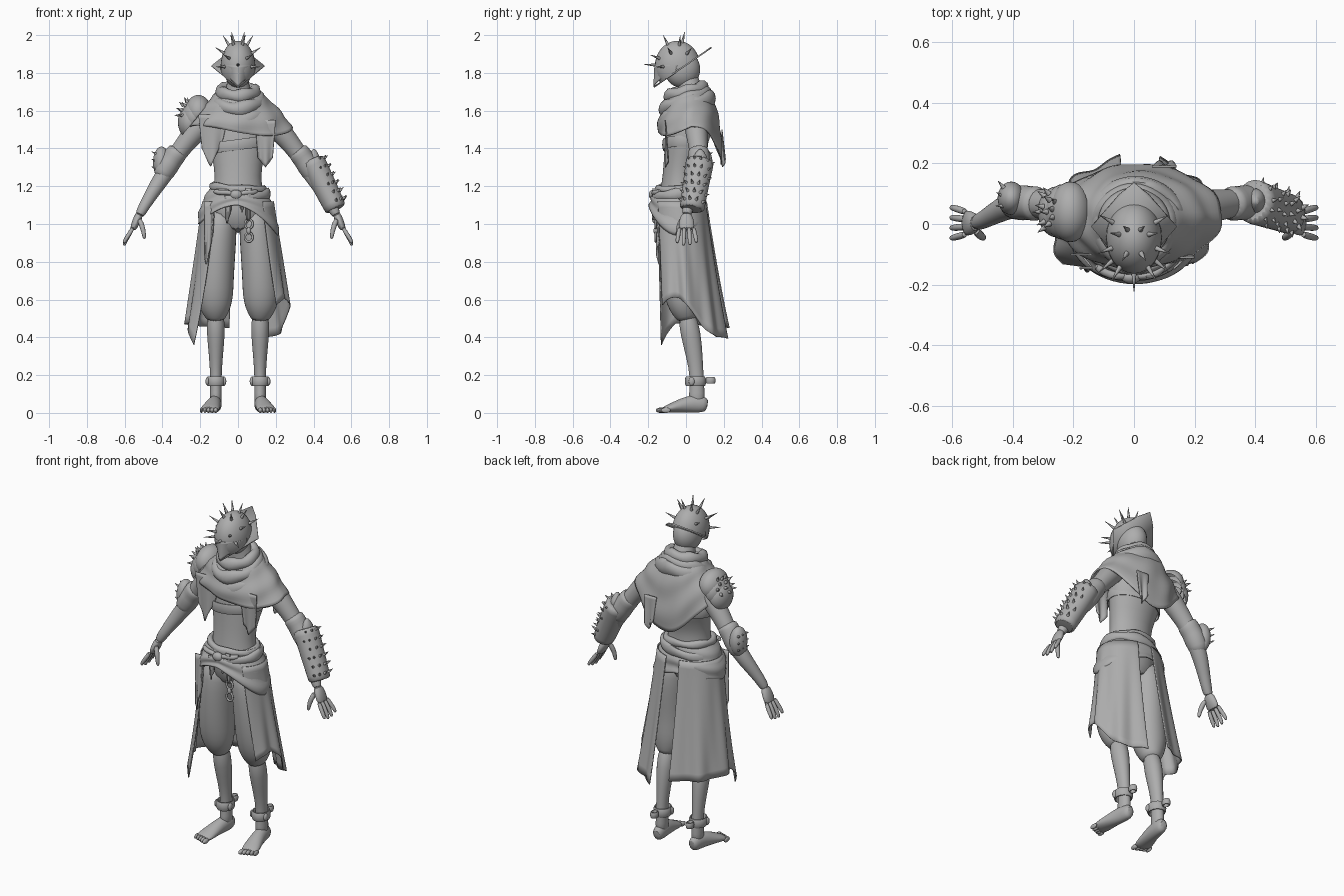
import bpy, bmesh, random
from math import sin, cos, pi
from mathutils import Vector as V

random.seed(4)
cube = bpy.data.objects.get("Cube")
if cube:
    bpy.data.objects.remove(cube)

gray = bpy.data.materials.new("plain_gray")
gray.use_nodes = True
gray.diffuse_color = (.42, .42, .42, 1)
gray.node_tree.nodes["Principled BSDF"].inputs["Base Color"].default_value = (.42, .42, .42, 1)


def finish(name, bm, thick=0, sub=0):
    bmesh.ops.remove_doubles(bm, verts=bm.verts[:], dist=.0002)
    bmesh.ops.recalc_face_normals(bm, faces=bm.faces[:])
    me = bpy.data.meshes.new(name)
    bm.to_mesh(me)
    bm.free()
    me.materials.append(gray)
    me.shade_smooth()
    me.set_sharp_from_angle(angle=.9)
    ob = bpy.data.objects.new(name, me)
    bpy.context.collection.objects.link(ob)
    if thick:
        mod = ob.modifiers.new("thickness", 'SOLIDIFY')
        mod.thickness, mod.offset = thick, 0
    if sub:
        ob.modifiers.new("rounding", 'SUBSURF').levels = sub
        ob.modifiers["rounding"].render_levels = sub
    return ob


def tube(name, pts, s=1, sub=1, n=16):
    """Loft of elliptical rings (x, y, z, radius[, second radius])."""
    bm = bmesh.new()
    P = [V((p[0] * s, p[1], p[2])) for p in pts]
    rings = []
    for i, p in enumerate(pts):
        t = (P[min(i + 1, len(P) - 1)] - P[max(i - 1, 0)]).normalized()
        a = V((1, 0, 0))
        a = (a - t * a.dot(t)).normalized()
        b = t.cross(a)
        rings.append([bm.verts.new(P[i] + a * p[3] * cos(k * 2 * pi / n) + b * p[-1] * sin(k * 2 * pi / n))
                      for k in range(n)])
    for r, q in zip(rings, rings[1:]):
        for k in range(n):
            bm.faces.new((r[k], r[(k + 1) % n], q[(k + 1) % n], q[k]))
    bm.faces.new(rings[0])
    bm.faces.new(rings[-1])
    return finish(name, bm, 0, sub)


def sheet(name, f, nu=40, nv=14, thick=.008):
    """Cloth or shell given as a surface f(u, v)."""
    bm = bmesh.new()
    g = [[bm.verts.new(f(i / nu, j / nv)) for j in range(nv + 1)] for i in range(nu + 1)]
    for i in range(nu):
        for j in range(nv):
            bm.faces.new((g[i][j], g[i + 1][j], g[i + 1][j + 1], g[i][j + 1]))
    return finish(name, bm, thick)


def ring(name, c, rx, ry, w, h, tilt=0, wave=0, lean=0, upright=False):
    """Rolled band; tilt lowers the front, lean lowers the left."""
    def f(u, v):
        a, b = u * 2 * pi, v * 2 * pi
        r = w * cos(b)
        x, y = (rx + r) * cos(a), (ry + r) * sin(a)
        z = h * sin(b) + tilt * sin(a) - lean * cos(a) + wave * sin(5 * a + b)
        return V(c) + (V((x, z, y)) if upright else V((x, y, z)))
    return sheet(name, f, 40, 10, 0)


def ball(name, c, r, cut=None):
    bm = bmesh.new()
    bmesh.ops.create_uvsphere(bm, u_segments=28, v_segments=18, radius=1)
    for v in bm.verts:
        v.co = V((v.co.x * r[0], v.co.y * r[1], v.co.z * r[2])) + V(c)
    if cut:
        bmesh.ops.bisect_plane(bm, geom=bm.verts[:] + bm.edges[:] + bm.faces[:],
                               plane_co=cut[0], plane_no=cut[1], clear_inner=True)
    return finish(name, bm)


def spikes(name, items, r, length):
    bm = bmesh.new()
    for base, d in items:
        d = V(d).normalized()
        m = d.to_track_quat('Z', 'Y').to_matrix().to_4x4()
        m.translation = V(base) + d * length * .5
        bmesh.ops.create_cone(bm, cap_ends=True, segments=8, radius1=r, radius2=.001, depth=length, matrix=m)
    finish(name, bm)


# Torso and neck
tube("torso", [(0, -.03, .95, .12, .09), (0, -.035, 1.08, .16, .12), (0, -.035, 1.2, .122, .095),
               (0, -.03, 1.3, .125, .09), (0, 0, 1.42, .155, .115), (0, .02, 1.53, .175, .125),
               (0, .035, 1.63, .1, .09), (0, .03, 1.7, .06, .06), (0, -.01, 1.82, .055, .06)], n=24)
ring("chest_band", (0, -.005, 1.42), .153, .115, .006, .03, 0, 0, -.02)

# Head, helmet and its tilted kite-shaped brim
front, back = V((0, -.17, 1.725)), V((0, .135, 1.935))
up = V((0, -.21, .3)).normalized()
ball("head", (0, -.02, 1.82), (.075, .095, .1))
hc, hr = V((0, -.045, 1.835)), V((.092, .12, .135))
ball("helmet", hc, hr, (front, up))


def mask(u, v):
    x = 2 * u - 1
    top = V((.09 * x, -.045 - .12 * (1 - x * x) ** .5, 1.84))
    low = V((.09 * x, -.17 + .12 * abs(x) ** 1.4, 1.728 + .09 * abs(x)))
    return top.lerp(low, v)


sheet("face_mask", mask, 24, 8, .005)
bm = bmesh.new()
half = [(.07, .26), (.14, .53), (.095, .7), (.05, .87)]
kite = [(0, 0)] + half + [(0, 1)] + [(-x, t) for x, t in reversed(half)]
bm.faces.new([bm.verts.new(front.lerp(back, t) + V((x, 0, 0))) for x, t in kite])
finish("helmet_brim", bm, .008)

# Helmet spikes, radiating from the dome
dirs = [(0, -1, .05)]
for s in (1, -1):
    dirs += [(s * x, y, z) for x, y, z in [(.55, -.9, .35), (.95, -.35, .62), (.9, -.75, -.02),
                                           (.3, -.5, 1), (.62, .1, 1), (.27, .25, 1.1), (.9, .5, .6)]]
dirs = [V(d).normalized() for d in dirs]
spikes("helmet_spikes", [(hc + V((d.x * hr.x, d.y * hr.y, d.z * hr.z)) * .96, d) for d in dirs], .009, .062)

# Scarf rolls and shoulder shawl
ring("scarf_upper", (0, .0, 1.7), .09, .09, .03, .036, .022, .005, .0)
ring("scarf_middle", (0, -.005, 1.65), .112, .108, .033, .04, .04, .006, -.005)
ring("scarf_lower", (.005, .005, 1.6), .14, .125, .028, .045, .06, .006, -.01)


def shawl(u, v):
    a = u * 2 * pi
    k = sin(v * pi / 2) ** .8
    c, s = cos(a), sin(a)
    drop = .185 + .2 * max(s, 0) ** 3 + .05 * max(-s, 0) * (.6 + c)
    fold = .004 * v * sin(9 * a + 4 * v) + .004 * sin(2 * a + 14 * v)
    rx = .09 + (.195 if c > 0 else .16) * v ** .8 + fold
    ry = .09 + .08 * k + fold
    return rx * c, .025 + ry * s, 1.7 - drop * v ** 1.15


sheet("shawl", shawl, 72, 18)


def flap(name, x0, x1, y0, y1, top, low, tip, point=.1):
    """Hanging cloth tail ending in a slanted tip."""
    def f(u, v):
        end = low + point * abs(u - tip)
        x = x0 + (x1 - x0) * u
        return (x + .3 * (tip - u) * (x1 - x0) * v, y0 + (y1 - y0) * v + .008 * sin(9 * u) * v,
                top + (end - top) * v)
    sheet(name, f, 12, 10, .006)


flap("shawl_front_left", .09, .2, -.11, -.1, 1.55, 1.3, .5)
flap("shawl_front_right", -.21, -.05, -.1, -.1, 1.58, 1.3, .4, .25)
flap("shawl_back_tail", .06, .14, .19, .2, 1.5, 1.3, .6)

# Arms and hands
for s, side in ((1, "left"), (-1, "right")):
    tube(side + "_arm", [(.14, .045, 1.58, .05), (.19, .05, 1.53, .066), (.26, .06, 1.45, .055), (.33, .07, 1.36, .047),
                         (.37, .07, 1.29, .048), (.42, .06, 1.22, .044), (.5, .01, 1.09, .028),
                         (.525, .003, 1.04, .028)], s)
    tube(side + "_palm", [(.518, .003, 1.06, .024, .028), (.54, .003, 1.01, .022, .042),
                          (.56, .003, .965, .017, .045)], s)
    for i in range(4):
        y = -.033 + .024 * i
        drop = .012 * abs(i - 1.4)
        tube(f"{side}_finger_{i + 1}", [(.553, y, .985, .013), (.58, y * 1.25, .94, .0125),
                                        (.6, y * 1.4, .895 + drop, .011), (.603, y * 1.4, .88 + drop, .007)], s, 1, 8)
    tube(side + "_thumb", [(.525, -.02, 1.03, .016), (.505, -.04, .985, .015), (.497, -.045, .94, .012),
                           (.495, -.045, .92, .007)], s, 1, 8)
    tube(side + "_elbow_wrap", [(.31, .065, 1.4, .052), (.325, .067, 1.375, .06), (.35, .07, 1.34, .056),
                                (.365, .07, 1.32, .061), (.39, .07, 1.275, .056), (.41, .065, 1.24, .048)], s)

# Spiked bracer on the left forearm
A, B = V((.39, .075, 1.34)), V((.52, .03, 1.075))
tube("bracer", [(*A, .068, .078), (*A.lerp(B, .07), .068, .075), (*A.lerp(B, .5), .066, .07),
                (*A.lerp(B, .93), .058, .066), (*B, .06, .07)], n=20)
axis = (B - A).normalized()
out = V((1, 0, 0))
out = (out - axis * out.dot(axis)).normalized()
side_dir = axis.cross(out)
items = []
for row in range(6):
    for k in range(-2, 3):
        a = k * .55 + .27 * (row % 2) + random.uniform(-.12, .12)
        d = out * cos(a) + side_dir * sin(a)
        items.append((A.lerp(B, .08 + .16 * row) + d * .06, d - axis * .3))
spikes("bracer_spikes", items, .009, .028)
tube("bracer_elbow_point", [(.4, .075, 1.31, .04, .05), (.405, .075, 1.36, .032, .04), (.4, .075, 1.4, .006)])

# Right elbow guard and layered shoulder guard
ball("right_elbow_guard", (-.405, .085, 1.325), (.045, .055, .085), ((-.385, .08, 1.32), (-1, .2, .4)))
spikes("elbow_spikes", [((-.43, .06 + .03 * j, 1.29 + .04 * i), (-1, .6 * j, .5)) for i in range(3) for j in range(3)],
       .008, .03)
sc = V((-.21, .04, 1.585))
for i in range(3):
    c = sc + V((-.022 * i, 0, -.028 * i + .01))
    ball(f"shoulder_plate_{i + 1}", c, (.07 - .003 * i, .1 - .008 * i, .088), (c + V((0, 0, -.02)), (-.75, 0, .65)))
items = []
for i in range(4):
    for j in range(-1, 2):
        e, a = .05 + .33 * i, .6 * j + .2 * (i % 2)
        d = V((-cos(e) * cos(a), cos(e) * sin(a), sin(e)))
        items.append((sc + V((-.025, 0, -.015)) + V((d.x * .07, d.y * .09, d.z * .085)), d))
spikes("shoulder_spikes", items, .01, .03)

# Legs, feet and shackles
for s, side in ((1, "left"), (-1, "right")):
    tube(side + "_trouser", [(.085, -.03, 1.08, .075, .1), (.098, -.03, .98, .095, .115), (.11, -.03, .85, .098, .112),
                             (.118, -.03, .72, .098, .102), (.123, -.02, .62, .1, .096), (.121, -.008, .555, .085, .082),
                             (.118, .005, .51, .058, .06), (.118, .008, .49, .045, .05)], s)
    tube(side + "_shin", [(.118, 0, .54, .048), (.117, .025, .42, .05, .056), (.117, .045, .3, .037, .044),
                          (.117, .058, .19, .03, .036), (.117, .058, .1, .032, .042), (.118, .055, .04, .033, .045)], s)
    tube(side + "_foot", [(.116, .115, .04, .02, .028), (.117, .095, .045, .034, .043), (.122, .04, .05, .036, .05),
                          (.135, -.03, .038, .043, .037), (.148, -.09, .023, .052, .022),
                          (.153, -.125, .016, .046, .015)], s)
    for i in range(5):
        ball(f"{side}_toe_{i + 1}", (s * (.118 + .019 * i), -.135 + .007 * i, .014),
             (.0125 - .001 * i, .025, .014))
    ring(side + "_shackle", (s * .117, .05, .167), .042, .048, .008, .026)
    ring(side + "_shackle_loop", (s * .117, .13, .172), .016, .02, .006, .018)
    for k in (-1, 1):
        ball(f"{side}_shackle_bolt_{k + 2}", (s * .117 + k * .045, .03, .167), (.01, .016, .022))


# Hip cloth, sash and knot
def hips(u, v):
    a = u * 2 * pi
    c, s = cos(a), sin(a)
    low = 1.0 + .1 * max(-s, 0) ** 2 + .04 * max(s, 0) - .06 * max(c, 0)
    z = 1.2 + (low - 1.2) * v
    k = sin(v * pi / 2)
    fold = .005 * sin(14 * v + 2 * c)
    return (.14 + .07 * k + fold) * c, -.04 + (.105 + .045 * k + fold) * s, z


sheet("hip_cloth", hips, 60, 16)
ring("sash_upper", (0, -.04, 1.19), .135, .11, .018, .022, .005, .004, .01)
ring("sash_lower", (0, -.04, 1.14), .157, .13, .016, .028, .01, .005, -.02)
ball("sash_knot", (-.01, -.175, 1.155), (.032, .022, .026))
for k, x in enumerate((-.1, .08)):
    tube(f"sash_bow_{k + 1}", [(-.01, -.17, 1.155, .012), (x * .6, -.172, 1.17, .017), (x, -.16, 1.165, .015),
                               (x * 1.3, -.135, 1.175, .012)], 1, 1, 10)
flap("sash_tail_left", 0, .035, -.18, -.17, 1.15, 1.06, .6)
flap("sash_tail_right", -.07, -.03, -.18, -.17, 1.15, 1.0, .3)
flap("sash_tail_long", -.18, -.12, -.145, -.15, 1.12, .78, .2, .2)
flap("belt_strap", .04, .07, -.175, -.165, 1.19, 1.02, .5, .0)
for k, z in enumerate((1.0, .93)):
    ring(f"belt_ring_{k + 1}", (.057, -.16, z), .02, .024, .006, .006, upright=True)
ball("belt_clasp", (.057, -.16, .965), (.012, .012, .02))


# Open side panels of the skirt
def skirt(name, s, a0, a1, low, flare):
    def f(u, v):
        a = a0 + (a1 - a0) * u
        z = 1.12 + (low(u) - 1.12) * v
        fold = v * (.01 * sin(20 * u) + .003 * sin(33 * u + 3 * v))
        corner = V((s * flare * (1 - u) ** 4, -.01 * (1 - u) ** 4 + .03 * u ** 3, 0)) * v * v
        return corner + V((s * (.187 + .075 * v + fold) * cos(a),
                           -.04 + .055 * v + (.15 + .03 * v + fold) * sin(a), z))
    sheet(name, f, 64, 16, .006)


skirt("skirt_left", 1, -.8, 1.25, lambda u: .57 + .05 * sin(u * 7) - .21 * u ** 2, .02)
skirt("skirt_right", -1, -.85, 1.4, lambda u: .36 + .12 * min(1, u * 5) - .03 * u, .06)
